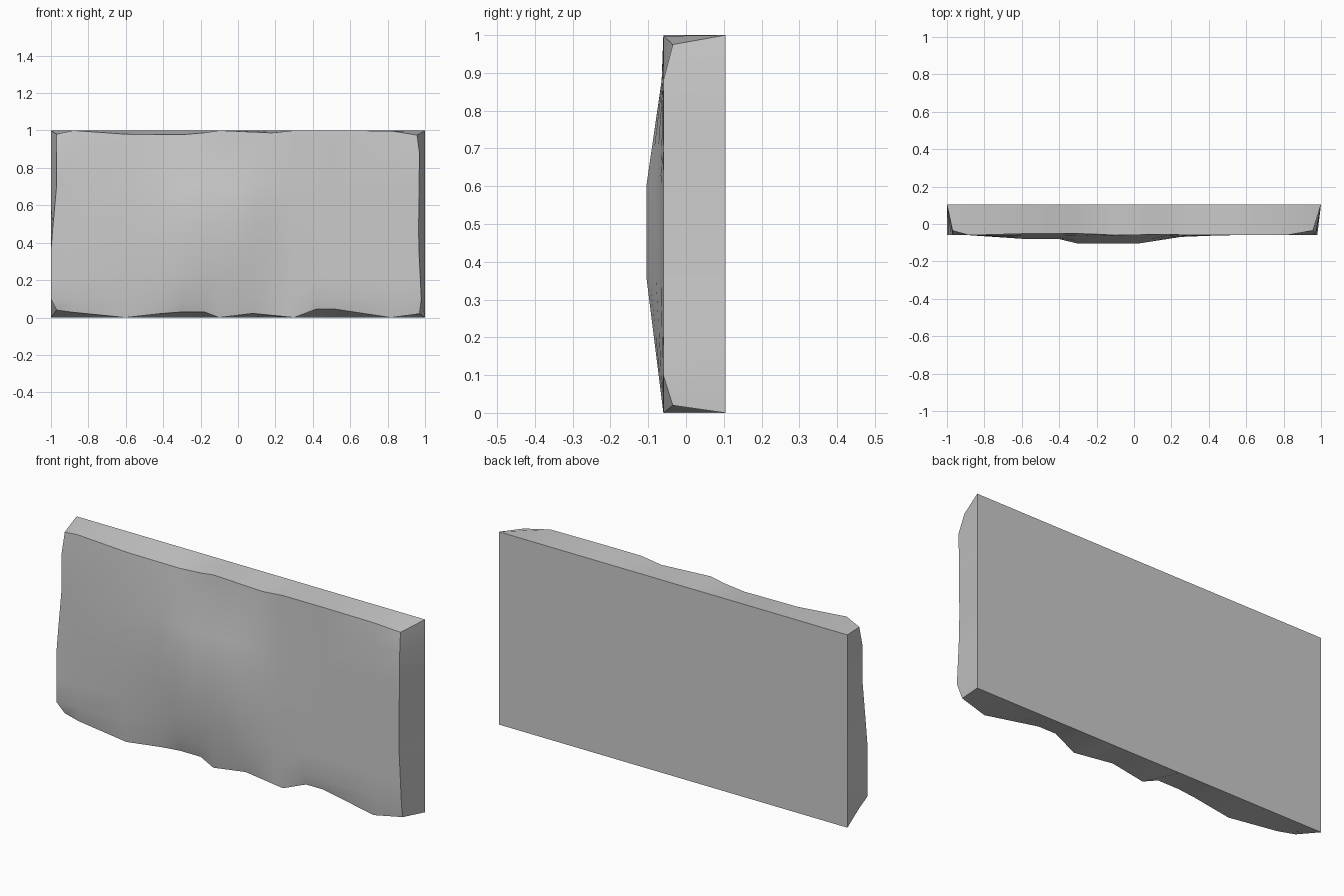
import bpy, bmesh

if "Cube" in bpy.data.objects:
    bpy.data.objects.remove(bpy.data.objects["Cube"])


def curve(points, t):
    """Piecewise linear lookup through (position, value) pairs."""
    for (a, va), (b, vb) in zip(points, points[1:]):
        if t <= b:
            return va + (vb - va) * max(0, (t - a) / (b - a))
    return points[-1][1]


# Worn outline of the front face
LEFT = [(0, -.97), (.1, -1), (.37, -1), (.7, -.97), (1, -.97)]
RIGHT = [(0, .97), (.1, .98), (.4, .965), (.88, .97), (1, .957)]
BOTTOM = [(-1, .04), (-.6, 0), (-.33, .03), (-.18, .03), (-.1, 0),
          (.08, .022), (.3, 0), (.42, .045), (.52, .045), (.82, 0), (1, .02)]
TOP = [(-1, .98), (-.88, 1), (-.6, .98), (-.25, .977), (-.1, 1),
       (.18, .987), (.3, 1), (.8, 1), (1, .975)]
# Bulge strength across and up the slab
ACROSS = [(-.88, 0), (-.6, .42), (-.4, .45), (-.3, 1), (.02, 1), (.25, .2), (.48, 0)]
UP = [(0, 0), (.36, 1), (.6, 1), (.88, .1), (1, 0)]

XS = [-1, -.88, -.6, -.4, -.3, -.18, -.1, .02, .08, .18, .25, .3,
      .42, .52, .82, 1]
ZS = [0, .1, .22, .36, .48, .6, .7, .88, 1]
BACK = .105
nx, nz = len(XS) - 1, len(ZS) - 1

# Weathered front surface
bm = bmesh.new()
front = {}
for i, x in enumerate(XS):
    for j, z in enumerate(ZS):
        px = curve(LEFT, z) if i == 0 else curve(RIGHT, z) if i == nx else x
        pz = curve(BOTTOM, x) if j == 0 else curve(TOP, x) if j == nz else z
        y = -.06 - .045 * curve(ACROSS, x) * curve(UP, z)
        if j in (0, nz):
            y += .4 * (pz if j == 0 else 1 - pz)
        if i in (0, nx) and j in (0, nz):
            y = -.035
        front[i, j] = bm.verts.new((px, y, pz))
for i in range(nx):
    for j in range(nz):
        bm.faces.new([front[k] for k in ((i, j), (i + 1, j), (i + 1, j + 1), (i, j + 1))])

# Edge walls running back to a flat rectangle
ring = ([(i, 0) for i in range(nx)] + [(nx, j) for j in range(nz)]
        + [(i, nz) for i in range(nx, 0, -1)] + [(0, j) for j in range(nz, 0, -1)])
back = [bm.verts.new((XS[i], BACK, ZS[j])) for i, j in ring]
for k in range(len(ring)):
    n = (k + 1) % len(ring)
    bm.faces.new([front[ring[n]], front[ring[k]], back[k], back[n]])
bm.faces.new(back[::-1])
bmesh.ops.recalc_face_normals(bm, faces=bm.faces)

mesh = bpy.data.meshes.new("stone_slab")
bm.to_mesh(mesh)
bm.free()
slab = bpy.data.objects.new("stone_slab", mesh)
bpy.context.collection.objects.link(slab)
bpy.context.view_layer.objects.active = slab
slab.select_set(True)
bpy.ops.object.shade_smooth_by_angle(angle=.6)
